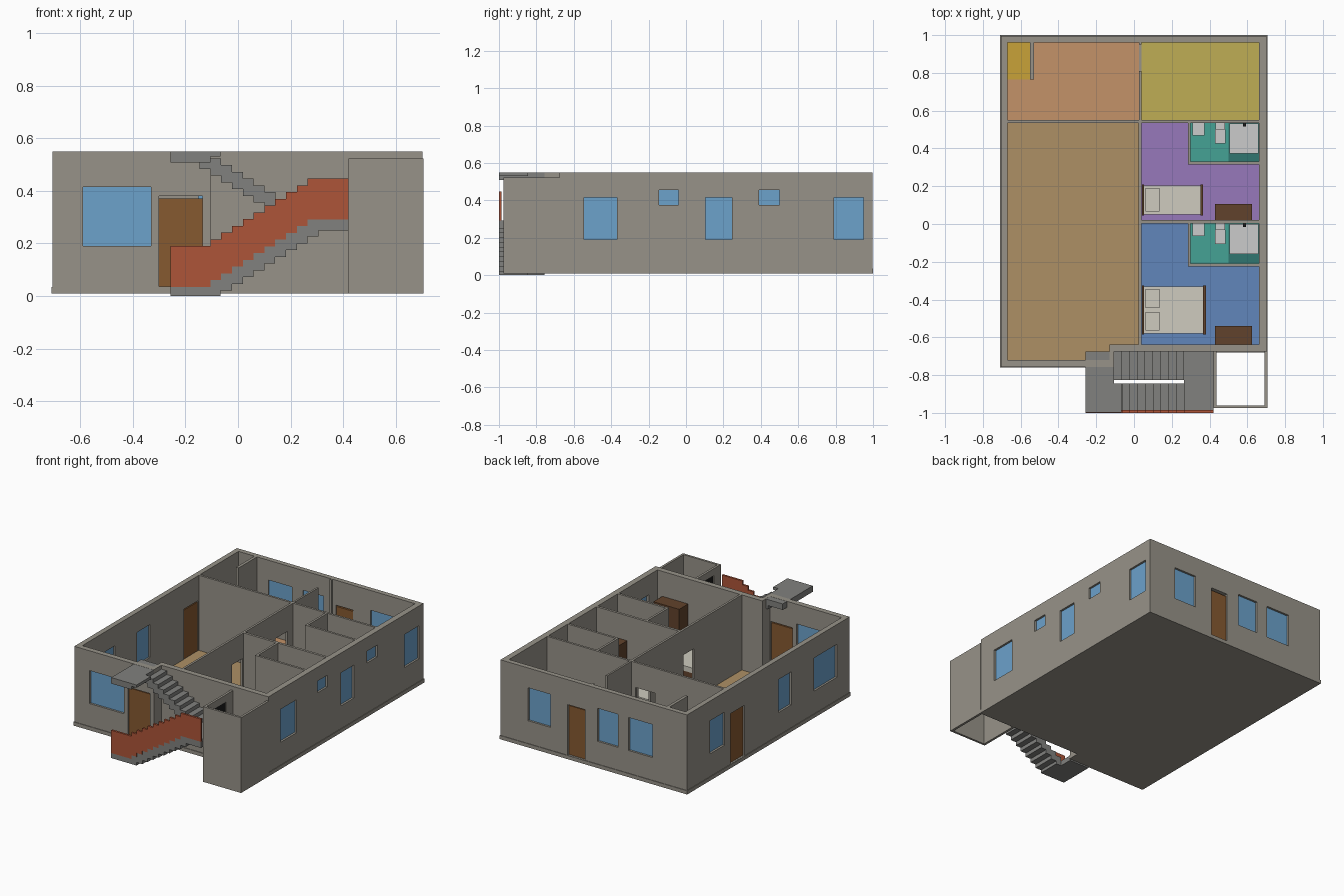
import bpy, bmesh

if "Cube" in bpy.data.objects:
    bpy.data.objects.remove(bpy.data.objects["Cube"])

MATS = {}
COLORS = {
    "tan": (0.42, 0.28, 0.13), "orange": (0.55, 0.29, 0.14), "yellow": (0.52, 0.42, 0.09),
    "gold": (0.58, 0.36, 0.04), "purple": (0.31, 0.19, 0.50), "blue": (0.12, 0.24, 0.50),
    "teal": (0.06, 0.36, 0.30), "dark_teal": (0.03, 0.18, 0.16), "glass": (0.15, 0.36, 0.60),
    "wood": (0.24, 0.10, 0.03), "dark_wood": (0.12, 0.055, 0.025), "brick": (0.42, 0.09, 0.04),
    "white": (0.72, 0.72, 0.70), "linen": (0.62, 0.60, 0.52), "black": (0.01, 0.01, 0.01),
    "wall": (0.31, 0.29, 0.25), "stone": (0.22, 0.22, 0.21),
}


def finish(name, bm, color):
    bmesh.ops.recalc_face_normals(bm, faces=bm.faces)
    me = bpy.data.meshes.new(name)
    bm.to_mesh(me)
    bm.free()
    ob = bpy.data.objects.new(name, me)
    bpy.context.collection.objects.link(ob)
    if color:
        if color not in MATS:
            MATS[color] = bpy.data.materials.new(color)
            MATS[color].diffuse_color = (*COLORS[color], 1)
        me.materials.append(MATS[color])
    return ob


def add_prism(bm, pts, a, b, axis="z"):
    """Extrude a 2D outline from a to b along z, or along y for an xz outline."""
    place = (lambda p, d: (p[0], p[1], d)) if axis == "z" else (lambda p, d: (p[0], d, p[1]))
    lo = [bm.verts.new(place(p, a)) for p in pts]
    hi = [bm.verts.new(place(p, b)) for p in pts]
    bm.faces.new(lo)
    bm.faces.new(hi)
    for i in range(len(pts)):
        j = (i + 1) % len(pts)
        bm.faces.new((lo[i], lo[j], hi[j], hi[i]))


def rect(x0, x1, y0, y1):
    return [(x0, y0), (x1, y0), (x1, y1), (x0, y1)]


def prism(name, pts, a, b, color=None, axis="z"):
    bm = bmesh.new()
    add_prism(bm, pts, a, b, axis)
    return finish(name, bm, color)


def boxes(name, dims, color=None):
    bm = bmesh.new()
    for x0, x1, y0, y1, z0, z1 in dims:
        add_prism(bm, rect(x0, x1, y0, y1), z0, z1)
    return finish(name, bm, color)


def cut(target, cutter):
    cutter.hide_render = True
    m = target.modifiers.new("cut", "BOOLEAN")
    m.operation, m.solver, m.object = "DIFFERENCE", "EXACT", cutter
    bpy.context.view_layer.objects.active = target
    bpy.ops.object.modifier_apply(modifier=m.name)
    bpy.data.objects.remove(cutter)


# Room outlines and floor colours
ROOMS = {
    "hall": ("tan", [(-.67, -.72), (-.13, -.72), (-.13, -.637), (.025, -.637), (.025, .535), (-.67, .535)]),
    "dining": ("orange", [(-.67, .55), (.027, .55), (.027, .962), (-.53, .962), (-.53, .765),
                          (-.55, .765), (-.55, .962), (-.67, .962)]),
    "kitchen": ("yellow", rect(.04, .662, .55, .962)),
    "small_bedroom": ("purple", [(.04, .02), (.662, .02), (.662, .315), (.285, .315), (.285, .535), (.04, .535)]),
    "large_bedroom": ("blue", [(.04, -.637), (.662, -.637), (.662, -.225), (.285, -.225), (.285, .003), (.04, .003)]),
    "back_bath": ("teal", rect(.3, .662, .33, .535)),
    "front_bath": ("teal", rect(.3, .662, -.21, .003)),
}


def outline(e):
    return [(-.705 - e, -.757 - e), (-.105 + e, -.757 - e), (-.105 + e, -.675 - e),
            (.702 + e, -.675 - e), (.702 + e, .996 + e), (-.705 - e, .996 + e)]


# Plinth and wall block with rooms hollowed out
prism("plinth", outline(.004), .01, .035, "wall")
walls = prism("walls", outline(0), .03, .55, "wall")
bm = bmesh.new()
for color, pts in ROOMS.values():
    add_prism(bm, pts, 0, .6)
cut(walls, finish("room_cutter", bm, None))
for name, (color, pts) in ROOMS.items():
    prism(name + "_floor", pts, .034, .038, color)
boxes("niche_floor", [(-.67, -.55, .765, .962, .036, .04)], "gold")
boxes("shower_floors", [(.5, .662, y, y + .205, .036, .04) for y in (-.207, .33)], "dark_teal")

# Windows and outside doors: (side, start, end, bottom, top)
WINDOWS = [("front", -.59, -.33, .19, .415)]
WINDOWS += [("back", a, b, .19, .415) for a, b in ((.325, .495), (-.185, -.03), (-.445, -.265))]
WINDOWS += [("left", a, b, .19, .415) for a, b in ((.59, .75), (-.13, .01), (-.62, -.37))]
WINDOWS += [("right", a, b, .19, .415) for a, b in ((-.545, -.37), (.105, .245), (.79, .95))]
WINDOWS += [("right", a, b, .375, .455) for a, b in ((-.145, -.04), (.39, .5))]
DOORS = [("front", -.3, -.135, .036, .38), ("back", .065, .195, .036, .38), ("left", .375, .525, .036, .38)]
FACE = {"front": -.757, "back": .996, "left": -.705, "right": .702}


def slab(side, a, b, z0, z1, d0, d1):
    """Box in an outside wall, d0..d1 measured inwards from the outer face."""
    s = 1 if side in ("front", "left") else -1
    u, v = sorted((FACE[side] + s * d0, FACE[side] + s * d1))
    return (a, b, u, v, z0, z1) if side in ("front", "back") else (u, v, a, b, z0, z1)


holes = [slab(*o, -.015, .046) for o in WINDOWS + DOORS]
# Inner doorways
holes += [(-.15, -.005, .52, .565, .036, .38), (.015, .05, -.12, -.01, .036, .38),
          (.015, .05, .345, .475, .036, .38), (.275, .31, -.19, -.08, .036, .38),
          (.275, .31, .35, .46, .036, .38), (.015, .05, .81, .95, .036, .6)]
cut(walls, boxes("opening_cutter", holes))
boxes("window_panes", [slab(*o, .014, .024) for o in WINDOWS], "glass")
boxes("outside_doors", [slab(s, a, b, .035, .37, .012, .03) for s, a, b, _, _ in DOORS], "wood")

# Lift shaft, open at top and bottom, with a dark door
shaft = prism("lift_shaft", [(.42, -.675), (.42, -.975), (.706, -.975), (.706, -.675),
                             (.69, -.675), (.69, -.96), (.436, -.96), (.436, -.675)], .01, .523, "wall")
cut(shaft, boxes("shaft_cutter", [(.4, .45, -.9, -.75, .292, .475)]))
boxes("lift_door", [(.425, .432, -.9, -.75, .292, .475)], "black")

# Two stair flights with landings
T, R, N = .0411, .0257, 9
Y0, YA, YB, Y1 = -.999, -.845, -.827, -.675
boxes("landings", [(-.257, -.105, Y0, -.757, 0, .035), (-.105, -.066, Y0, YA, 0, .035),
                   (.265, .42, Y0, Y1, .25, .292), (-.257, -.105, Y0, Y1, .508, .549),
                   (-.105, -.066, Y0, YA, .53, .549)], "stone")
lower, upper = [], []
for k in range(N):
    x, z = -.105 + T * k, .035 + R * (k + 1)
    lower.append((x, x + 2 * T, Y0, YA, z - .04, z))
    x, z = .265 - T * k, .292 + R * (k + 1)
    upper.append((x - 2 * T, x, YB, Y1, z - .04, z))
boxes("lower_flight", lower, "stone")
boxes("upper_flight", upper, "stone")

# Solid stepped railing
line = [(-.257, .035)]
for k in range(N + 1):
    line += [(-.105 + T * k, .035 + R * k), (-.105 + T * k, .035 + R * (k + 1))]
line.append((.42, .292))
prism("stair_railing", line + [(x, z + .155) for x, z in reversed(line)], -1.0, -.986, "brick", "y")


# Beds
def bed(name, x1, y0, y1, pillows):
    boxes(name + "_frame", [(.042, .052, y0, y1, .036, .2), (.052, x1, y0 + .006, y1 - .006, .05, .09),
                            (x1 - .014, x1, y0, y1, .036, .14)], "dark_wood")
    boxes(name + "_mattress", [(.052, x1 - .014, y0 + .006, y1 - .006, .09, .125)], "linen")
    boxes(name + "_pillows", [(.06, .135, a, b, .125, .14) for a, b in pillows], "linen")


bed("large_bed", .38, -.585, -.325, [(-.565, -.465), (-.445, -.345)])
bed("small_bed", .365, .045, .21, [(.065, .19)])

# Wardrobes
boxes("wardrobes", [(.43, .625, -.637, -.54, .036, .38), (.43, .625, .02, .107, .036, .38)], "dark_wood")

# Bathroom fittings, repeated in both bathrooms
for tag, y in (("front", .003), ("back", .535)):
    boxes(tag + "_basin", [(.31, .372, y - .066, y, .12, .15), (.33, .352, y - .04, y, .038, .12)], "white")
    boxes(tag + "_toilet", [(.432, .482, y - .035, y, .038, .15), (.43, .485, y - .108, y - .035, .038, .1)], "white")
    boxes(tag + "_shower_tray", [(.505, .66, y - .163, y - .003, .038, .06)], "white")
    boxes(tag + "_shower_head", [(.577, .593, y - .02, y, .3, .31)], "black")

for m in bpy.data.materials:
    if m.users and not m.is_grease_pencil:
        m.use_nodes = True
        m.node_tree.nodes["Principled BSDF"].inputs["Base Color"].default_value = m.diffuse_color
